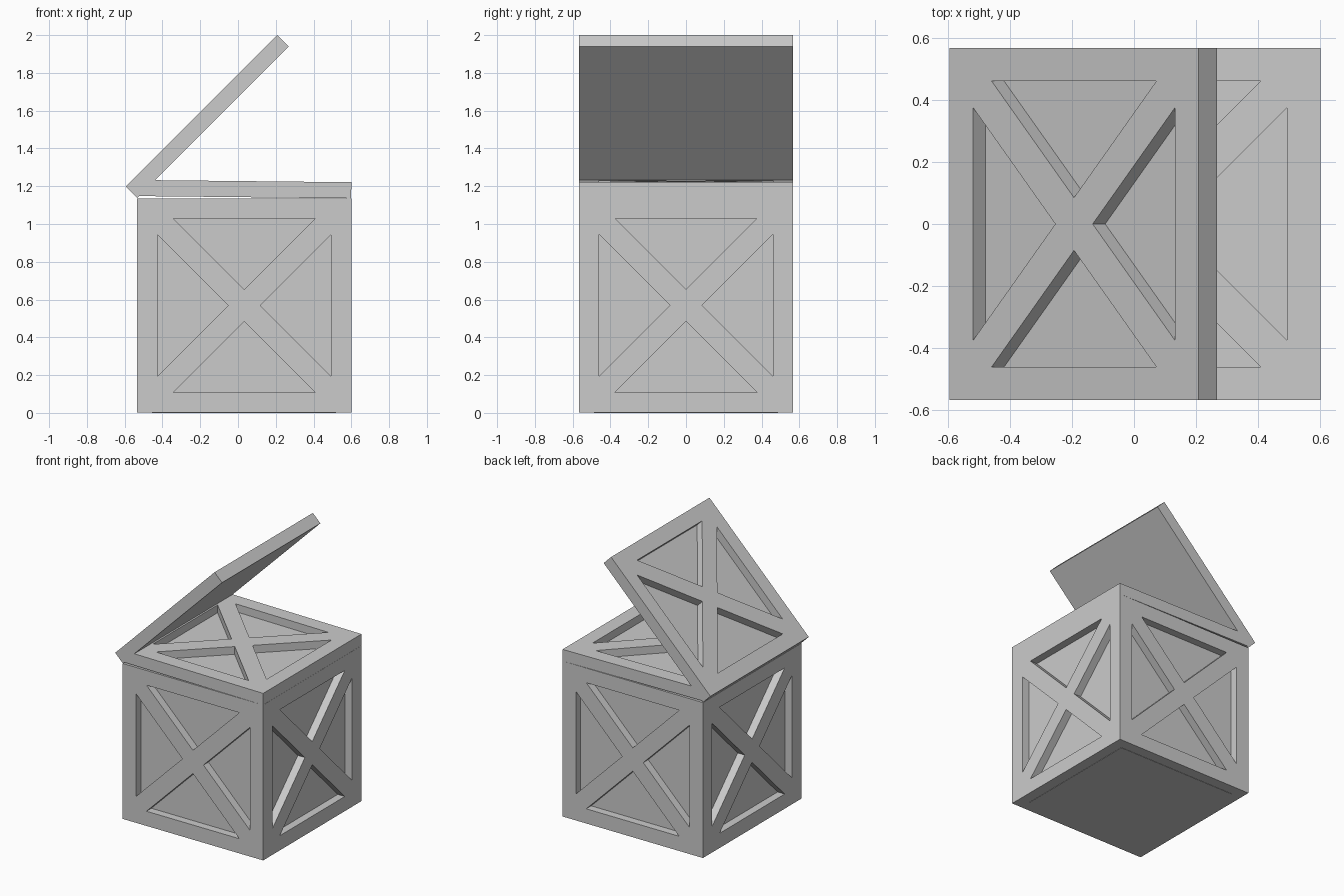
import bpy, bmesh
from math import radians
from mathutils import Matrix, Vector

if "Cube" in bpy.data.objects:
    bpy.data.objects.remove(bpy.data.objects["Cube"])

H = 0.567      # half width of a square panel
T = 0.085      # panel thickness
DEPTH = 0.057  # depth of the triangular recesses
CX = 0.033     # crate centre in x
T3, R = Matrix.Translation, Matrix.Rotation


def braced_panel(name, matrix, mitre=0.0):
    """Square board, outer side +z at z=0, with an X brace left by four recesses."""
    bm = bmesh.new()
    corner, back, tri, floor = [], [], [], []
    for k in range(4):
        rot = R(radians(90 * k), 3, 'Z')
        c = rot @ Vector((-H, -H, 0))
        corner.append(bm.verts.new(c))
        back.append(bm.verts.new((c.x * (H - mitre) / H, c.y, -T)))
        pts = [rot @ Vector(p) for p in ((-0.375, -0.46, 0), (0.375, -0.46, 0), (0, -0.085, 0))]
        tri.append([bm.verts.new(p) for p in pts])
        floor.append([bm.verts.new(p - Vector((0, 0, DEPTH))) for p in pts])
    mid = bm.verts.new((0, 0, 0))
    for k in range(4):
        n, p = (k + 1) % 4, k - 1
        a, b, apex = tri[k]
        bm.faces.new((corner[k], corner[n], b, a))                            # frame
        bm.faces.new((corner[k], a, apex, mid, tri[p][2], tri[p][1]))         # brace arm
        bm.faces.new(floor[k])                                                # recess floor
        for i in range(3):                                                    # recess walls
            j = (i + 1) % 3
            bm.faces.new((tri[k][i], tri[k][j], floor[k][j], floor[k][i]))
        bm.faces.new((corner[n], corner[k], back[k], back[n]))                # board edge
    bm.faces.new(back[::-1])
    bmesh.ops.recalc_face_normals(bm, faces=bm.faces)
    me = bpy.data.meshes.new(name)
    bm.to_mesh(me)
    bm.free()
    ob = bpy.data.objects.new(name, me)
    bpy.context.collection.objects.link(ob)
    ob.matrix_world = matrix
    return ob


# Four side panels, mitred at the vertical corners
for k, side in enumerate(("front", "right", "back", "left")):
    braced_panel(side + "_panel",
                 T3((CX, 0, H + 0.002)) @ R(radians(90 * k), 4, 'Z')
                 @ T3((0, -H, 0)) @ R(radians(90), 4, 'X'), mitre=T)

# Top panel, resting very slightly tilted
braced_panel("top_panel", T3((CX, 0, 1.227)) @ R(radians(0.6), 4, 'Y'))

# Open lid, hinged on the left top edge
braced_panel("open_lid", T3((CX - H, 0, 1.138)) @ R(radians(-45), 4, 'Y') @ T3((H, 0, T)))

# Flat bottom board
bpy.ops.mesh.primitive_cube_add(size=1, location=(CX, 0, T / 2))
bottom = bpy.context.object
bottom.name = "bottom_board"
bottom.scale = (2 * (H - T) + 0.01, 2 * (H - T) + 0.01, T)
